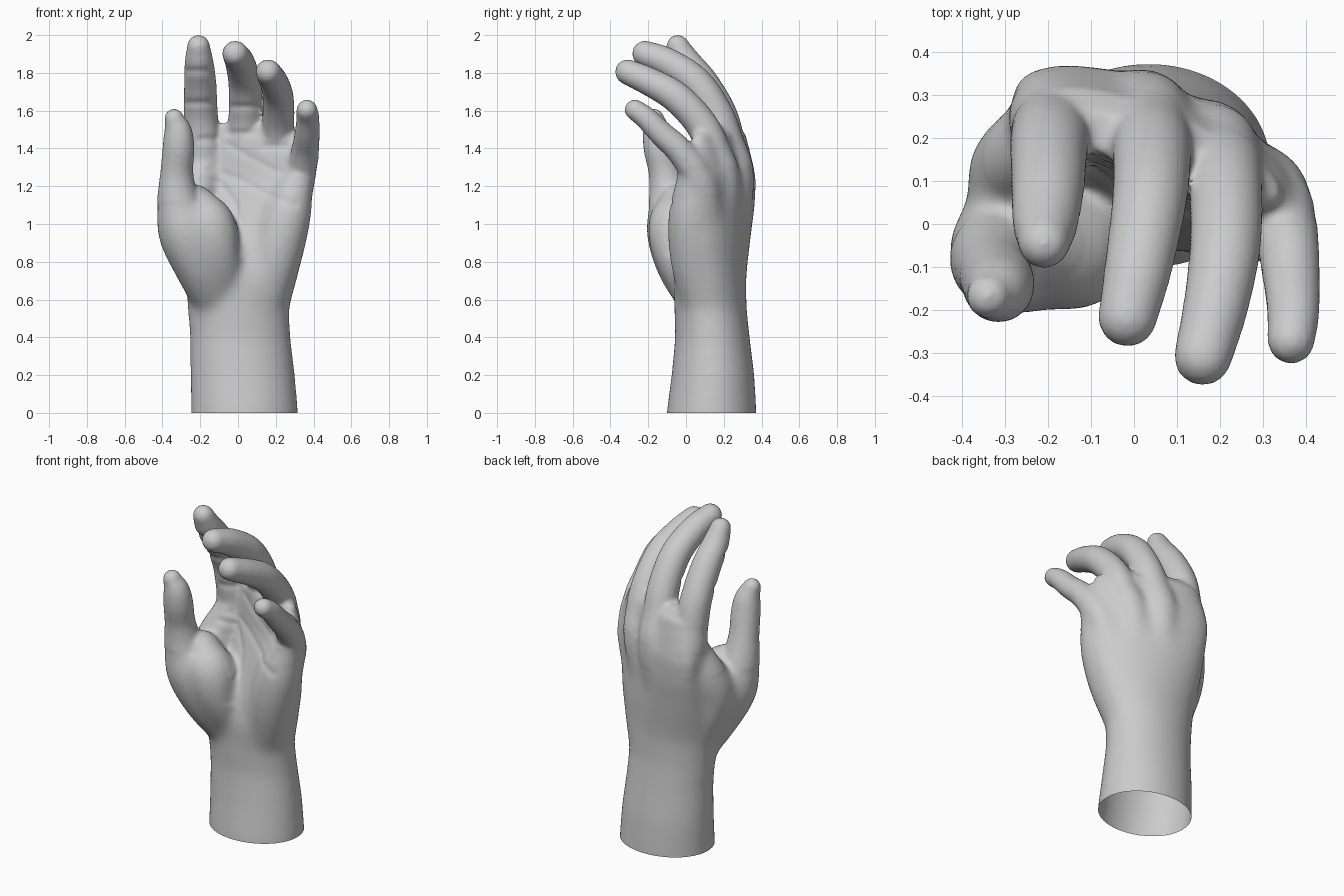
import bpy, bmesh, math
from mathutils import Vector

if "Cube" in bpy.data.objects:
    bpy.data.objects.remove(bpy.data.objects["Cube"])

bm = bmesh.new()


def skin_rings(rings):
    """Join rings of points into a closed tube."""
    rows = [[bm.verts.new(p) for p in ring] for ring in rings]
    n = len(rows[0])
    for lo, hi in zip(rows, rows[1:]):
        for i in range(n):
            j = (i + 1) % n
            bm.faces.new((lo[i], lo[j], hi[j], hi[i]))
    bm.faces.new(rows[0][::-1])
    bm.faces.new(rows[-1])


def spline(pts, steps):
    """Catmull-Rom samples through points of any dimension."""
    p = [Vector(q) for q in pts]
    p = [2 * p[0] - p[1]] + p + [2 * p[-1] - p[-2]]
    out = []
    for a, b, c, d in zip(p, p[1:], p[2:], p[3:]):
        for i in range(steps):
            t = i / steps
            out.append(0.5 * (2 * b + (c - a) * t + (2 * a - 5 * b + 4 * c - d) * t * t
                              + (3 * b - a - 3 * c + d) * t ** 3))
    return out + [p[-2]]


def limb(pts, n=24):
    """Round fleshy limb (x, y, z, radius) with hemispherical ends."""
    s = spline(pts, 5)
    c = [q.to_3d() for q in s]
    r = [q[3] + 0.003 for q in s]
    tan = [(c[min(i + 1, len(c) - 1)] - c[max(i - 1, 0)]).normalized() for i in range(len(c))]
    caps = [math.radians(a) for a in (15, 30, 45, 60, 75, 86)]
    stations = [(c[0] - tan[0] * r[0] * math.sin(a), tan[0], r[0] * math.cos(a)) for a in caps[::-1]]
    stations += list(zip(c, tan, r))
    stations += [(c[-1] + tan[-1] * r[-1] * math.sin(a), tan[-1], r[-1] * math.cos(a)) for a in caps]
    rings = []
    for o, t, rad in stations:
        u = (Vector((1, 0, 0)) - t * t.x).normalized()
        v = t.cross(u)
        rings.append([o + rad * (u * math.cos(k * math.tau / n) + v * math.sin(k * math.tau / n))
                      for k in range(n)])
    skin_rings(rings)


def loft(sections, n=48):
    """Forearm and palm: (z, cx, cy, rx, ry, tilt, hollow of the palm side)."""
    rings = []
    for z, cx, cy, rx, ry, tilt, hollow in sections:
        ring = []
        for i in range(n):
            a = math.tau * i / n
            u, v = rx * math.cos(a), ry * math.sin(a)
            if v < 0:
                v += hollow * math.sin(a) ** 2
            ring.append((cx + u * math.cos(tilt) - v * math.sin(tilt),
                         cy + u * math.sin(tilt) + v * math.cos(tilt), z))
        rings.append(ring)
    skin_rings(rings)


# forearm, wrist and palm
loft([
    (-0.20, .036, .135, .290, .242, 0, 0),
    (0.00, .035, .135, .285, .239, 0, 0),
    (0.20, .025, .143, .278, .220, 0, 0),
    (0.40, .012, .140, .267, .198, 0, 0),
    (0.55, .002, .130, .270, .192, -.03, 0),
    (0.70, .018, .125, .295, .192, -.12, 0),
    (0.90, .040, .142, .332, .180, -.30, .015),
    (1.10, .055, .163, .358, .155, -.42, .03),
    (1.25, .055, .183, .362, .133, -.40, .035),
    (1.38, .060, .175, .335, .110, -.40, .025),
    (1.47, .060, .175, .300, .088, -.40, .01),
    (1.53, .030, .175, .240, .050, -.35, 0),
])

# index finger
limb([(-.10, .22, .85, .09), (-.17, .25, 1.22, .114), (-.188, .218, 1.42, .096), (-.197, .18, 1.58, .088),
      (-.20, .092, 1.74, .083), (-.206, .005, 1.855, .074), (-.209, -.043, 1.941, .058)])
# middle finger
limb([(0, .22, .85, .09), (.02, .25, 1.24, .110), (.035, .205, 1.44, .096), (.042, .155, 1.59, .089),
      (.035, .05, 1.75, .084), (.01, -.10, 1.855, .076), (-.015, -.217, 1.902, .066)])
# ring finger
limb([(.10, .18, .85, .09), (.175, .19, 1.22, .098), (.205, .15, 1.38, .088), (.213, .08, 1.53, .083),
      (.212, -.05, 1.67, .080), (.19, -.19, 1.752, .073), (.16, -.308, 1.805, .065)])
# little finger
limb([(.20, .12, .85, .09), (.295, .09, 1.15, .092), (.335, .05, 1.27, .080), (.355, -.03, 1.385, .071),
      (.366, -.13, 1.478, .064), (.37, -.21, 1.56, .058), (.365, -.27, 1.604, .053)])
# thumb and its fleshy base
limb([(-.11, .09, .58, .12), (-.19, -.005, .78, .148), (-.272, -.055, .97, .155), (-.316, -.085, 1.13, .111),
      (-.324, -.11, 1.27, .085), (-.315, -.14, 1.40, .082), (-.318, -.155, 1.49, .072), (-.338, -.168, 1.558, .050)])
limb([(-.08, .08, .62, .12), (-.12, -.03, .84, .138), (-.16, -.055, 1.0, .145), (-.22, -.04, 1.10, .105)])
# web between thumb and index finger
limb([(-.17, .12, .72, .12), (-.255, .10, .95, .128), (-.25, .15, 1.10, .115), (-.19, .2, 1.25, .10)])
# heel of the palm on the little finger side
limb([(.13, .10, .56, .12), (.20, .05, .83, .135), (.26, .035, 1.05, .128), (.31, .035, 1.22, .088)])

mesh = bpy.data.meshes.new("hand")
bm.to_mesh(mesh)
bm.free()
hand = bpy.data.objects.new("hand", mesh)
bpy.context.collection.objects.link(hand)

# fuse the parts into one skin
rm = hand.modifiers.new("fuse", 'REMESH')
rm.mode = 'VOXEL'
rm.voxel_size = 0.0115
sm = hand.modifiers.new("soften", 'SMOOTH')
sm.factor = 0.5
sm.iterations = 10
dg = bpy.context.evaluated_depsgraph_get()
skin = bpy.data.meshes.new_from_object(hand.evaluated_get(dg))
hand.modifiers.clear()

bm = bmesh.new()
bm.from_mesh(skin)
# blend the mounds into the palm and wrist more than the fingers
for top, passes in ((1.45, 12), (1.30, 14), (1.15, 14)):
    soft = [v for v in bm.verts if v.co.z < top
            and not (v.co.x < -.2 and v.co.y < .02 and v.co.z > 1.12)
            and not (v.co.x > .26 and v.co.y < .0 and v.co.z > 1.25)]
    for _ in range(passes):
        bmesh.ops.smooth_vert(bm, verts=soft, factor=0.5,
                              use_axis_x=True, use_axis_y=True, use_axis_z=True)
bm.normal_update()
palm_side = [v for v in bm.verts if v.normal.y < -0.15 and v.co.y > -0.2 and v.co.z > 0.7]


def crease(pts, depth, width=0.02):
    """Press a soft line, given in x and z, into the palm side."""
    pts = [Vector(p) for p in pts]
    for v in palm_side:
        p, best = Vector((v.co.x, v.co.z)), 9
        for a, b in zip(pts, pts[1:]):
            t = max(0, min(1, (p - a).dot(b - a) / (b - a).length_squared))
            best = min(best, (p - a.lerp(b, t)).length)
        if best < 3 * width:
            v.co -= v.normal * depth * math.exp(-(best / width) ** 2)


# palm lines
crease([(-.19, 1.24), (-.10, 1.22), (-.02, 1.12), (.01, 1.0), (.01, .85)], .006)
crease([(.30, 1.10), (.15, 1.16), (0, 1.24), (-.15, 1.29)], .005)
crease([(.28, 1.26), (.18, 1.29), (.05, 1.36), (-.05, 1.42)], .005)
# finger base and joint lines
for x0, x1, z in ((-.20, -.12, 1.45), (-.05, .09, 1.48), (.14, .26, 1.41),
                  (-.27, -.13, 1.64), (-.27, -.13, 1.81), (-.03, .10, 1.62)):
    crease([(x0, z), (x1, z)], .007)

# open cut at the forearm
bmesh.ops.bisect_plane(bm, geom=bm.verts[:] + bm.edges[:] + bm.faces[:],
                       plane_co=(0, 0, 0), plane_no=(0, 0, 1), clear_inner=True)
bm.to_mesh(skin)
bm.free()
hand.data = skin
for f in skin.polygons:
    f.use_smooth = True
